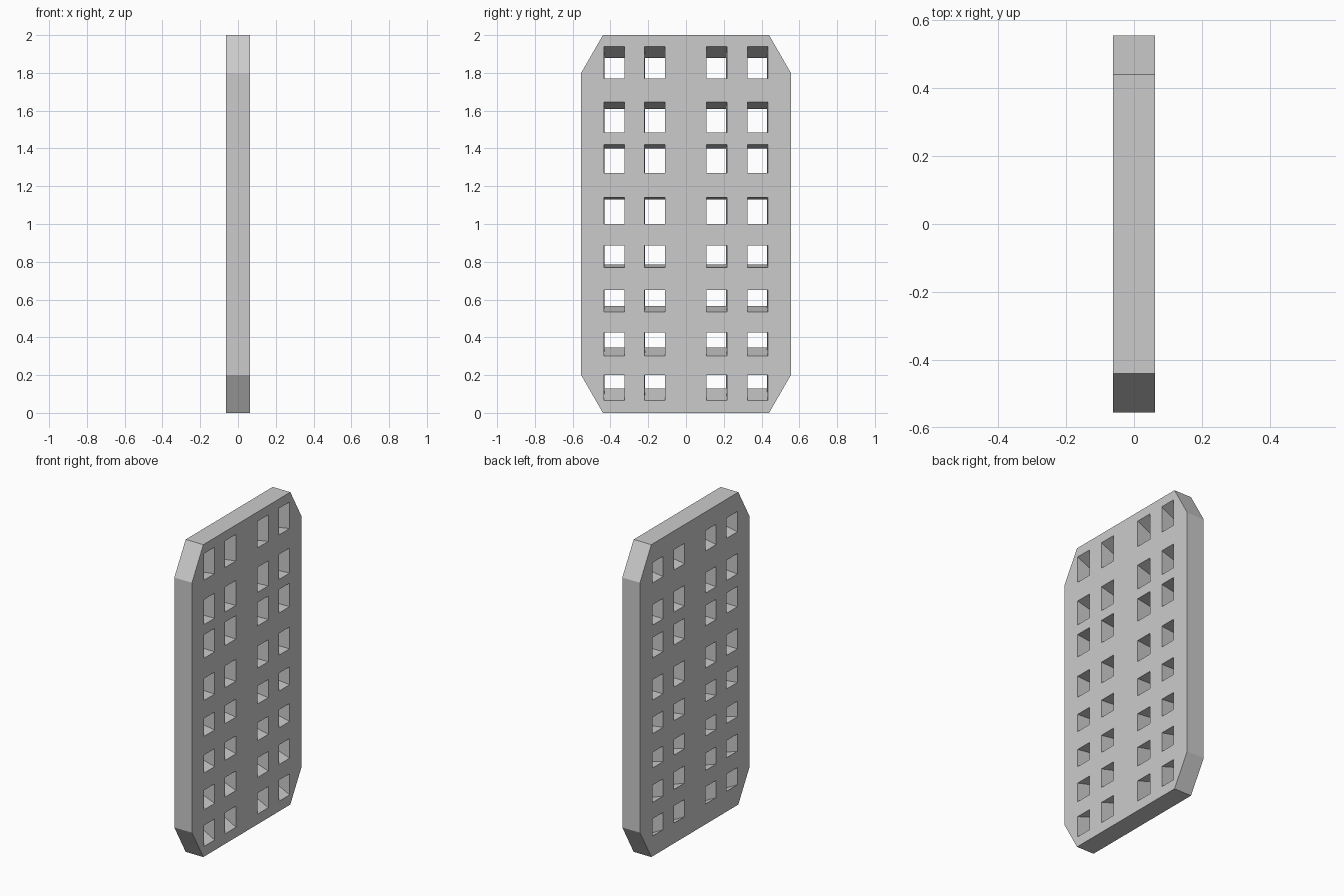
import bpy
import bmesh

cube = bpy.data.objects.get("Cube")
if cube:
    bpy.data.objects.remove(cube)

HALF = 0.0625   # half thickness of the panel

grey = bpy.data.materials.new("light grey")
grey.use_nodes = True
colour = (0.6, 0.6, 0.6, 1)
grey.diffuse_color = colour
grey.node_tree.nodes["Principled BSDF"].inputs["Base Color"].default_value = colour


def loft(bm, start, end):
    """Closed solid between two (x, [(y, z), ...]) outlines."""
    rings = [[bm.verts.new((x, y, z)) for y, z in pts] for x, pts in (start, end)]
    a, b = rings
    n = len(a)
    bm.faces.new(a)
    bm.faces.new(b[::-1])
    for i in range(n):
        j = (i + 1) % n
        bm.faces.new((a[j], a[i], b[i], b[j]))


def make_object(name, bm):
    bmesh.ops.recalc_face_normals(bm, faces=bm.faces)
    mesh = bpy.data.meshes.new(name)
    bm.to_mesh(mesh)
    bm.free()
    mesh.materials.append(grey)
    obj = bpy.data.objects.new(name, mesh)
    bpy.context.collection.objects.link(obj)
    return obj


def rect(y0, y1, z0, z1):
    return [(y0, z0), (y1, z0), (y1, z1), (y0, z1)]


# Panel: upright slab with clipped corners
outline = [(-0.44, 0), (0.44, 0), (0.555, 0.2), (0.555, 1.8),
           (0.44, 2), (-0.44, 2), (-0.555, 1.8), (-0.555, 0.2)]
bm = bmesh.new()
loft(bm, (-HALF, outline), (HALF, outline))
panel = make_object("panel", bm)

# Holes: bottom and top of each row on the +x side, then on the -x side
rows = [(1.77, 1.94, 1.75, 1.88), (1.485, 1.645, 1.48, 1.61),
        (1.27, 1.42, 1.27, 1.40), (1.0, 1.14, 1.0, 1.13),
        (0.77, 0.885, 0.785, 0.89), (0.535, 0.65, 0.565, 0.665),
        (0.30, 0.425, 0.345, 0.455), (0.065, 0.20, 0.13, 0.24)]
columns = [(-0.435, -0.325), (-0.22, -0.11), (0.108, 0.217), (0.325, 0.433)]
OVER = 0.1      # cutters overshoot both faces by this share


def extend(near, far):
    """Continue a tapered hole past both faces of the panel."""
    step = [(n - f) * OVER for n, f in zip(near, far)]
    return ([n + s for n, s in zip(near, step)],
            [f - s for f, s in zip(far, step)])


bm = bmesh.new()
reach = HALF * (1 + 2 * OVER)
for z0, z1, far_z0, far_z1 in rows:
    for y0, y1 in columns:
        inset = -0.004 if y0 > 0 else 0.004
        near, far = extend((y0, y1, z0, z1),
                           (y0 + inset, y1 + inset, far_z0, far_z1))
        loft(bm, (-reach, rect(*far)), (reach, rect(*near)))
cutter = make_object("hole_cutter", bm)
cutter.hide_render = True

# Cut the holes and keep only the finished panel
cut = panel.modifiers.new("holes", "BOOLEAN")
cut.operation = "DIFFERENCE"
cut.solver = "EXACT"
cut.object = cutter
bpy.context.view_layer.update()
finished = bpy.data.meshes.new_from_object(
    panel.evaluated_get(bpy.context.evaluated_depsgraph_get()))
panel.modifiers.clear()
panel.data = finished
bpy.data.objects.remove(cutter)
